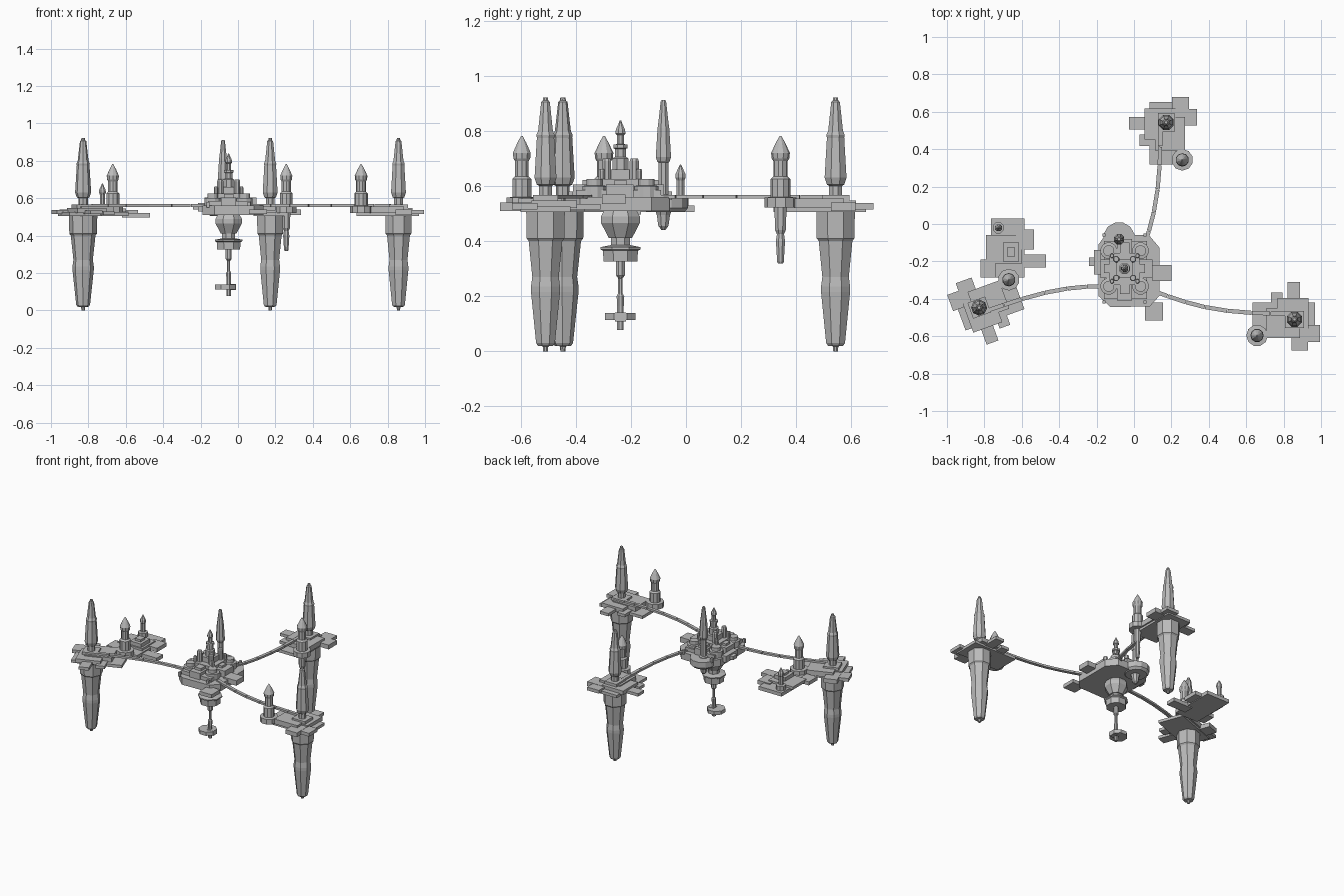
import bpy, bmesh, math
from mathutils import Matrix, Vector

grey = bpy.data.materials.new("stone_grey")
grey.diffuse_color = (0.5, 0.5, 0.5, 1)
I = Matrix.Identity(4)


def finish(name, bm, m=I):
    bmesh.ops.transform(bm, matrix=m, verts=bm.verts)
    bmesh.ops.recalc_face_normals(bm, faces=bm.faces)
    me = bpy.data.meshes.new(name)
    bm.to_mesh(me)
    bm.free()
    me.materials.append(grey)
    ob = bpy.data.objects.new(name, me)
    bpy.context.collection.objects.link(ob)
    return ob


def prism(name, pts, z0, z1, m=I):
    bm = bmesh.new()
    lo = [bm.verts.new((x, y, z0)) for x, y in pts]
    hi = [bm.verts.new((x, y, z1)) for x, y in pts]
    n = len(pts)
    bm.faces.new(lo[::-1])
    bm.faces.new(hi)
    for i in range(n):
        j = (i + 1) % n
        bm.faces.new((lo[i], lo[j], hi[j], hi[i]))
    return finish(name, bm, m)


def box(name, x0, x1, y0, y1, z0, z1, m=I):
    return prism(name, [(x0, y0), (x1, y0), (x1, y1), (x0, y1)], z0, z1, m)


def lathe(name, profile, x, y, n=8, m=I):
    """Faceted solid of revolution from (radius, z) pairs, bottom to top."""
    bm = bmesh.new()
    rings = []
    for r, z in profile:
        rings.append([bm.verts.new((x + r * math.cos(math.tau * (i + .5) / n),
                                    y + r * math.sin(math.tau * (i + .5) / n), z)) for i in range(n)])
    for a, b in zip(rings, rings[1:]):
        for i in range(n):
            j = (i + 1) % n
            bm.faces.new((a[i], a[j], b[j], b[i]))
    bm.faces.new(rings[0][::-1])
    bm.faces.new(rings[-1])
    return finish(name, bm, m)


ROOT = [(.009, 0), (.011, .018), (.03, .02), (.037, .03), (.057, .215), (.057, .235),
        (.052, .27), (.066, .4), (.074, .41), (.076, .515)]
TOWER = [(.025, .51), (.025, .6), (.034, .605), (.043, .63), (.034, .775), (.036, .785),
         (.029, .8), (.017, .905), (.011, .91), (.009, .922)]
LANTERN = [(.058, .522), (.058, .558), (.036, .56), (.036, .625), (.026, .635), (.026, .69),
           (.032, .70), (.034, .72), (.018, .755), (.003, .782)]
# platform slabs around a tower, local coordinates: x0, x1, y0, y1, z0, z1
SLABS = [(-.09, .09, -.225, .11, .505, .525), (-.2, -.05, -.037, .03, .515, .535),
         (.03, .122, .02, .137, .515, .538), (.01, .165, -.017, .073, .51, .54),
         (-.143, -.05, -.125, -.065, .51, .53), (-.115, .05, -.09, .075, .52, .548),
         (-.06, .1, -.15, .03, .52, .555), (-.045, .045, -.05, .05, .54, .567)]
BRIDGE = [(-.03, -.04), (-.032, -.13), (-.035, -.23), (-.046, -.36), (-.066, -.48),
          (-.092, -.58), (-.125, -.68), (-.16, -.775)]

# three outer stations, each the same platform turned towards the centre
STATIONS = [("back", .172, .543, 0), ("right", .858, -.51, -90), ("left", -.828, -.447, 110)]
for tag, x, y, ang in STATIONS:
    m = Matrix.Translation((x, y, 0)) @ Matrix.Rotation(math.radians(ang), 4, 'Z')
    lathe(tag + "_root_spire", ROOT, 0, 0, 8, m)
    lathe(tag + "_tower", TOWER, 0, 0, 8, m)
    lathe(tag + "_lantern_tower", LANTERN, .086, -.2, 10, m)
    for i, s in enumerate(SLABS):
        box(f"{tag}_slab_{i}", *s, m)
    # curved bridge in short straight spans
    for i, (a, b) in enumerate(zip(BRIDGE, BRIDGE[1:])):
        a, b = Vector(a), Vector(b)
        d = (b - a).normalized()
        n = Vector((-d.y, d.x)) * .011
        b = b - d * .003
        prism(f"{tag}_bridge_{i}", [a - n, b - n, b + n, a + n], .554, .568, m)

# spike hanging below the back lantern tower
lathe("hanging_spike", [(.01, .318), (.013, .325), (.018, .40), (.014, .425), (.021, .44), (.024, .525)],
      .258, .343, 8)

# annex next to the left station
ANNEX = [(-.765, -.585, -.285, .03, .505, .53), (-.822, -.74, -.285, -.19, .515, .54),
         (-.62, -.47, -.232, -.163, .497, .522), (-.63, -.535, -.135, -.03, .51, .537),
         (-.79, -.6, -.21, -.06, .525, .545), (-.7, -.615, -.2, -.1, .54, .57),
         (-.68, -.635, -.175, -.125, .565, .585)]
for i, s in enumerate(ANNEX):
    box(f"annex_slab_{i}", *s)
lathe("annex_spire", [(.032, .525), (.032, .56), (.015, .562), (.015, .62), (.02, .63),
                      (.019, .645), (.002, .678)], -.725, -.02, 8)

# central island
CX, CY = -.05, -.238
prism("island_base", [(-.19, -.11), (-.15, -.055), (.08, -.06), (.135, -.125), (.135, -.385),
                      (.085, -.44), (-.125, -.445), (-.19, -.385)], .51, .56)
lathe("island_apse", [(.07, .505), (.085, .52), (.085, .56)], -.08, -.075, 12)
for i, s in enumerate([(.06, .155, -.515, -.42, .515, .54), (.1, .2, -.305, -.22, .535, .57),
                       (-.24, -.18, -.225, -.18, .54, .565), (-.215, -.18, -.27, -.14, .53, .575),
                       (-.16, .07, -.4, -.09, .555, .585), (-.18, .1, -.29, -.19, .555, .605),
                       (-.09, -.01, -.41, -.08, .555, .605), (-.13, .03, -.325, -.155, .58, .625),
                       (-.16, .06, -.262, -.214, .6, .62), (-.075, -.025, -.375, -.1, .6, .622),
                       (-.095, -.005, -.285, -.19, .62, .66)]):
    box(f"island_block_{i}", *s)

# four-fold drums, turrets and edge posts around the centre
for sx in (-1, 1):
    for sy in (-1, 1):
        t = f"{'left' if sx < 0 else 'right'}_{'front' if sy < 0 else 'back'}"
        lathe("drum_" + t, [(.045, .555), (.045, .6), (.03, .602), (.03, .625)],
              CX + sx * .085, CY + sy * .095, 12)
        lathe("turret_" + t, [(.018, .6), (.018, .69), (.014, .7)], CX + sx * .045, CY + sy * .05, 8)
        lathe("low_turret_" + t, [(.012, .6), (.012, .655), (.009, .662)],
              CX + sx * .068, CY + sy * .068, 8)
        box("edge_post_" + t, CX + sx * .11 - .008, CX + sx * .11 + .008,
            CY + sy * .18 - .008, CY + sy * .18 + .008, .55, .58)

# central spire
lathe("central_spire", [(.032, .62), (.032, .70), (.022, .705), (.022, .735), (.027, .737), (.027, .75),
                        (.014, .752), (.014, .785), (.02, .79), (.018, .805), (.008, .825), (.003, .838)],
      CX, CY, 8)

# slim tower on the apse with its own root
lathe("slim_tower", [(.008, .44), (.014, .448), (.02, .455), (.026, .495), (.03, .505), (.03, .565),
                     (.02, .57), (.02, .685), (.025, .69), (.03, .705), (.023, .81), (.02, .83),
                     (.011, .905), (.008, .912)], -.08, -.082, 8)

# hanging keel, mast and lower disc
lathe("keel", [(.046, .412), (.076, .465), (.076, .49), (.062, .515)], CX, CY, 8)
lathe("keel_neck", [(.038, .37), (.038, .415)], CX, CY, 8)
lathe("keel_bucket", [(.066, .325), (.069, .365), (.079, .37), (.079, .378), (.04, .385)], CX, CY, 8)
lathe("hanging_mast", [(.013, .078), (.013, .165), (.015, .2), (.009, .21), (.009, .265),
                       (.017, .275), (.017, .33)], CX, CY, 8)
lathe("lower_disc", [(.06, .113), (.06, .138)], -.068, CY, 8)
box("lower_disc_tab", -.06, -.012, CY - .02, CY + .02, .108, .14)
